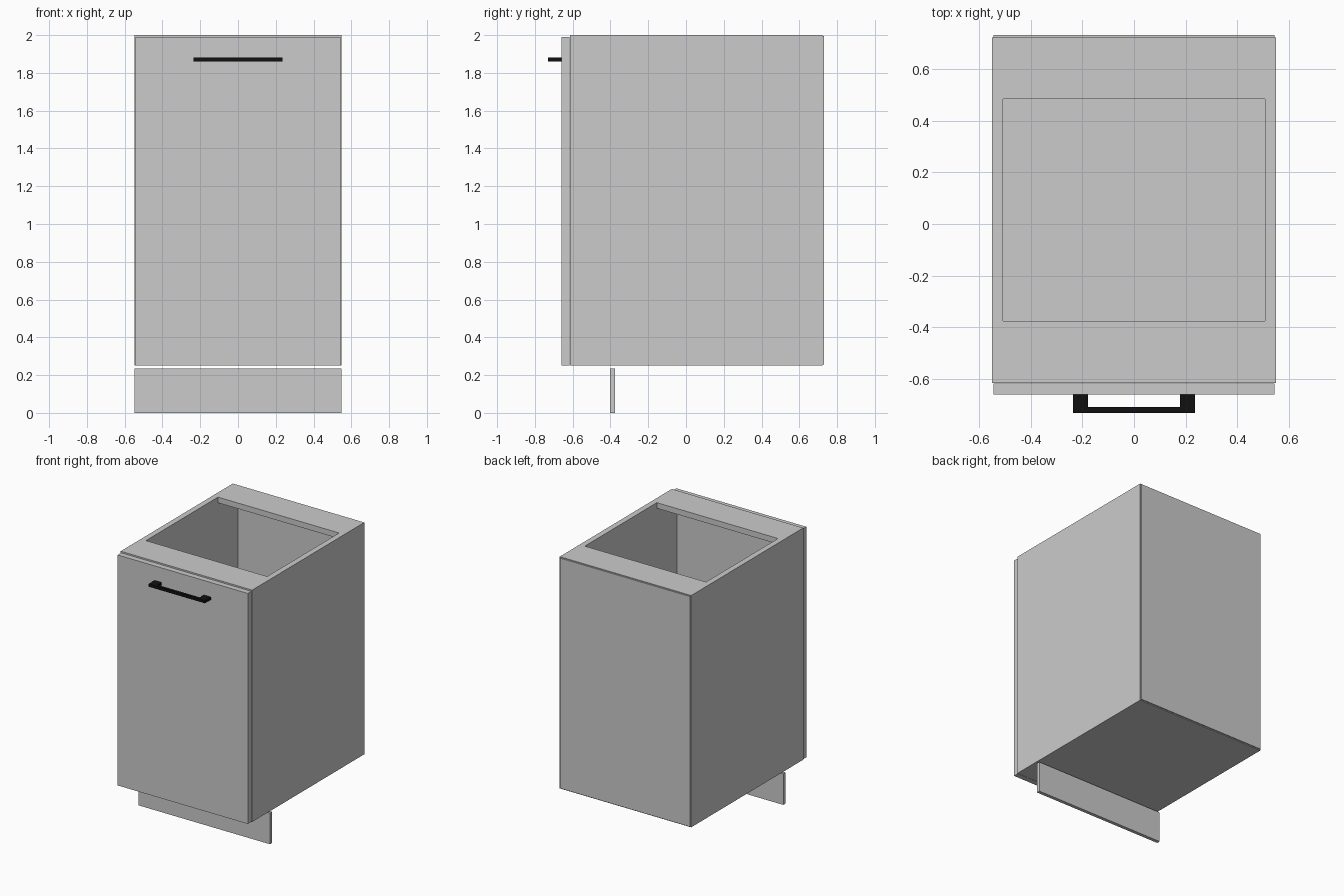
import bpy
import bmesh

if "Cube" in bpy.data.objects:
    bpy.data.objects.remove(bpy.data.objects["Cube"])


def box(bm, x, y, z):
    """Add a box spanning the given (min, max) ranges."""
    verts = bmesh.ops.create_cube(bm, size=1)["verts"]
    for v in verts:
        v.co = [lo + (hi - lo) * (c + 0.5) for c, (lo, hi) in zip(v.co, (x, y, z))]


def part(name, *boxes, material=None):
    mesh = bpy.data.meshes.new(name)
    bm = bmesh.new()
    for b in boxes:
        box(bm, *b)
    bm.to_mesh(mesh)
    bm.free()
    obj = bpy.data.objects.new(name, mesh)
    bpy.context.collection.objects.link(obj)
    if material:
        mesh.materials.append(material)
    return obj


W = 0.549                  # half width
T = 0.043                  # panel thickness
IN = W - T                 # inner half width
FRONT, BACK = -0.615, 0.722
BOTTOM, TOP = 0.25, 2.0

# Carcass: two sides, a bottom and two top rails
for side, s in (("left", -1), ("right", 1)):
    part(side + "_side", (sorted((s * IN, s * W)), (FRONT, BACK), (BOTTOM, TOP)))
part("bottom_panel", ((-IN, IN), (FRONT, BACK), (BOTTOM, BOTTOM + T)))
part("front_rail", ((-IN, IN), (FRONT, -0.375), (TOP - T, TOP)))
part("back_rail", ((-IN, IN), (0.484, BACK), (TOP - T, TOP)))

# Thin back panel laid over the carcass, slightly smaller all round
part("back_panel", ((-W + 0.006, W - 0.006), (BACK, 0.73), (BOTTOM + 0.006, TOP - 0.006)))

# Door and recessed plinth
part("door", ((-0.543, 0.543), (-0.659, -0.617), (BOTTOM, 1.99)))
part("plinth", ((-W, W), (-0.402, -0.376), (0, 0.235)))

# Black bar handle on two feet
black = bpy.data.materials.new("black")
black.diffuse_color = (0.005, 0.005, 0.005, 1)
black.use_nodes = True
black.node_tree.nodes["Principled BSDF"].inputs["Base Color"].default_value = black.diffuse_color
HZ = (1.86, 1.881)
part("handle",
     ((-0.235, -0.177), (-0.73, -0.659), HZ),
     ((0.177, 0.235), (-0.73, -0.659), HZ),
     ((-0.177, 0.177), (-0.73, -0.708), HZ),
     material=black)
